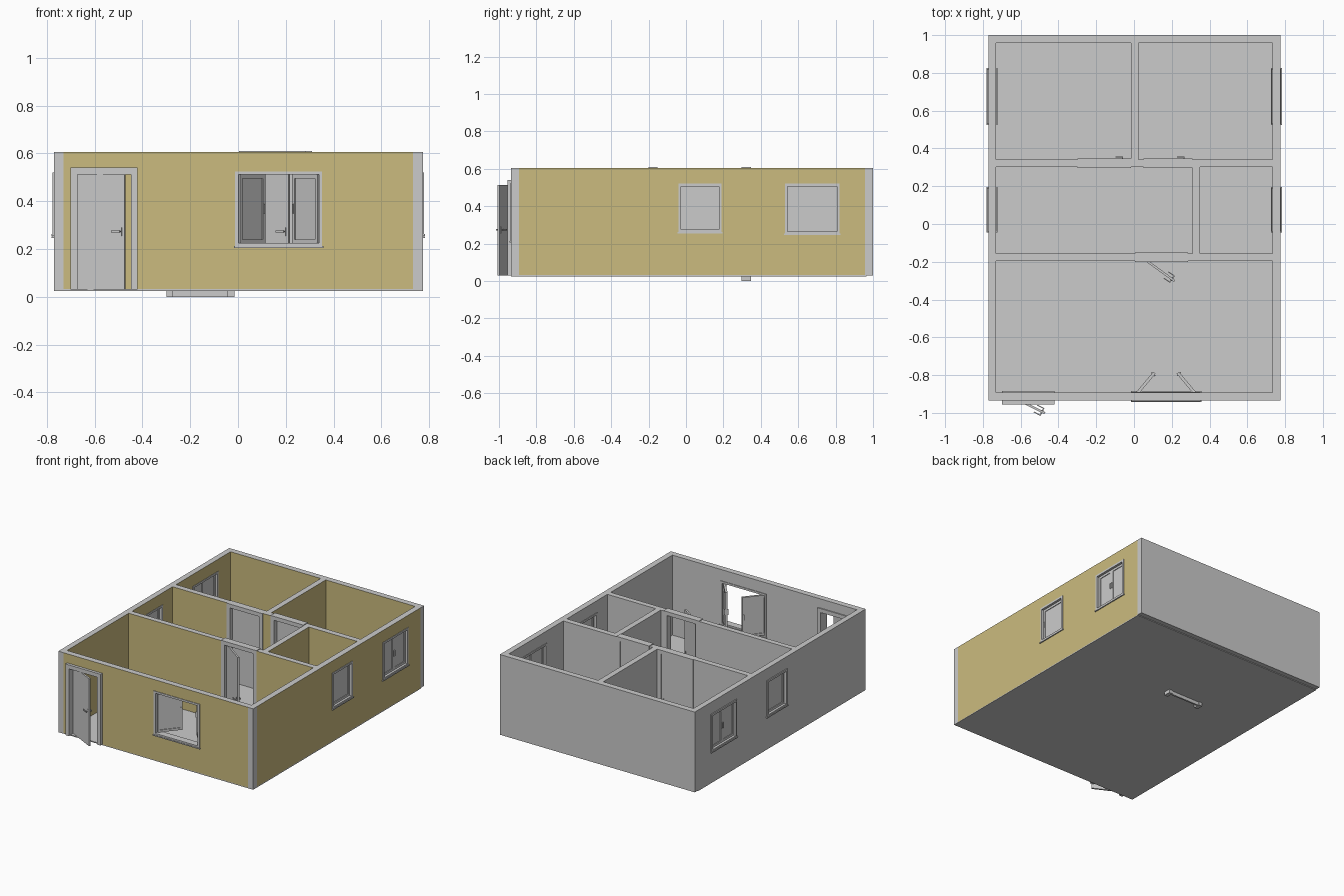
import bpy, bmesh
from math import radians
from mathutils import Matrix, Vector

if "Cube" in bpy.data.objects:
    bpy.data.objects.remove(bpy.data.objects["Cube"])

Z0, Z1 = 0.03, 0.605          # wall base and top
grey = bpy.data.materials.new("plain_grey")
yellow = bpy.data.materials.new("wall_yellow")
yellow.diffuse_color = (0.60, 0.50, 0.21, 1)
yellow.use_nodes = True
yellow.node_tree.nodes["Principled BSDF"].inputs["Base Color"].default_value = yellow.diffuse_color


def finish(name, bm, mats=()):
    me = bpy.data.meshes.new(name)
    bm.to_mesh(me)
    bm.free()
    for m in mats:
        me.materials.append(m)
    ob = bpy.data.objects.new(name, me)
    bpy.context.collection.objects.link(ob)
    return ob


def boxes(name, spans, mat=Matrix()):
    """One object from several boxes, each (x0, x1, y0, y1, z0, z1)."""
    bm = bmesh.new()
    for x0, x1, y0, y1, z0, z1 in spans:
        m = Matrix.Translation(((x0 + x1) / 2, (y0 + y1) / 2, (z0 + z1) / 2))
        s = Matrix.Diagonal((x1 - x0, y1 - y0, z1 - z0, 1))
        bmesh.ops.create_cube(bm, size=1, matrix=mat @ m @ s)
    return finish(name, bm)


def wall(name, along, a, b, t0, t1, holes=()):
    """Wall panel from a to b with rectangular holes; one side is yellow."""
    bm = bmesh.new()
    us = sorted({a, b, *[h[0] for h in holes], *[h[1] for h in holes]})
    zs = sorted({Z0, Z1, *[h[2] for h in holes], *[h[3] for h in holes]})
    side = Vector((0, -1, 0)) if along == 'x' else Vector((1, 0, 0))
    place = (lambda u, z: (u, t0, z)) if along == 'x' else (lambda u, z: (t0, u, z))
    for u0, u1 in zip(us, us[1:]):
        for z0, z1 in zip(zs, zs[1:]):
            cu, cz = (u0 + u1) / 2, (z0 + z1) / 2
            if any(h[0] < cu < h[1] and h[2] < cz < h[3] for h in holes):
                continue
            bm.faces.new([bm.verts.new(place(*p)) for p in
                          ((u0, z0), (u1, z0), (u1, z1), (u0, z1))])
    bmesh.ops.remove_doubles(bm, verts=bm.verts, dist=1e-5)
    ext = bmesh.ops.extrude_face_region(bm, geom=bm.faces[:], use_keep_orig=True)
    moved = [v for v in ext["geom"] if isinstance(v, bmesh.types.BMVert)]
    shift = (0, t1 - t0, 0) if along == 'x' else (t1 - t0, 0, 0)
    bmesh.ops.translate(bm, verts=moved, vec=shift)
    bmesh.ops.recalc_face_normals(bm, faces=bm.faces[:])
    for f in bm.faces:
        f.normal_update()
        f.material_index = 1 if f.normal.dot(side) > 0.9 else 0
    return finish(name, bm, (grey, yellow))


def frame(x0, x1, y0, y1, z0, z1, w, bottom=True):
    """Box spans for a rectangular frame of bar width w."""
    s = [(x0, x0 + w, y0, y1, z0, z1), (x1 - w, x1, y0, y1, z0, z1),
         (x0 + w, x1 - w, y0, y1, z1 - w, z1)]
    if bottom:
        s.append((x0 + w, x1 - w, y0, y1, z0, z0 + w))
    return s


def door(name, x0, x1, y0, y1, z0, z1, leaf_y, angle=0):
    """Door frame, leaf hinged on its left edge, and lever handles."""
    w = 0.028
    boxes(name + "_frame", frame(x0, x1, y0, y1, z0, z1, w, False))
    m = Matrix.Translation((x0 + w, leaf_y, z0)) @ Matrix.Rotation(radians(angle), 4, 'Z')
    L, H, t = x1 - x0 - 2 * w, z1 - z0 - w, 0.006
    boxes(name + "_leaf", [(0, L, -t, t, 0, H)], m)
    parts = []
    for s in (-1, 1):
        for xa, xb, d0, d1, za, zb in ((L - .022, L - .012, t, t + .003, .225, .26),
                                       (L - .020, L - .014, t, t + .016, .240, .246),
                                       (L - .055, L - .014, t + .012, t + .017, .239, .247)):
            ya, yb = sorted((s * d0, s * d1))
            parts.append((xa, xb, ya, yb, za, zb))
    boxes(name + "_handle", parts, m)


def window_leaf(name, width, z0, z1, mat, handle_at):
    """Framed pane starting at local x = 0 with a small inside and outside handle."""
    boxes(name, frame(0, width, -.008, .008, z0, z1, .016)
          + [(.016, width - .016, -.003, .003, z0 + .016, z1 - .016)], mat)
    zc = (z0 + z1) / 2
    boxes(name + "_handle", [(handle_at - .003, handle_at + .003, -.014, .014,
                              zc - .02, zc + .02)], mat)


def window(name, mat, half, z0, z1, leaves, depth=0.05):
    """Window in local space: x along the wall, -y outside, centred on 0."""
    w, d = 0.014, depth / 2
    boxes(name + "_frame", frame(-half, half, -d, d, z0, z1, w), mat)
    boxes(name + "_sill", [(-half - .005, half + .005, -d - .004, d + .004,
                            z0 - .005, z0 + .003)], mat)
    for i, (x, angle, width, h) in enumerate(leaves):
        m = mat @ Matrix.Translation((x, 0, 0)) @ Matrix.Rotation(radians(angle), 4, 'Z')
        window_leaf(f"{name}_leaf_{i + 1}", width, z0 + w, z1 - w, m, h)


# floor slab
boxes("floor", [(-.77, .775, -.935, .965, .025, .032)])

# corner posts
for sx, (xa, xb) in (("left", (-.77, -.73)), ("right", (.733, .775))):
    for sy, (ya, yb) in (("front", (-.935, -.893)), ("back", (.958, 1.0))):
        boxes(f"corner_post_{sx}_{sy}", [(xa, xb, ya, yb, Z0, Z1)])

# outer walls
side_holes = [(-.04, .19, .26, .52), (.53, .82, .25, .52)]
wall("front_wall", 'x', -.73, .733, -.935, -.893,
     [(-.69, -.43, Z0, .53), (-.012, .352, .21, .525)])
wall("back_wall", 'x', -.73, .733, .958, 1.0)
wall("left_wall", 'y', -.893, .958, -.77, -.73, side_holes)
wall("right_wall", 'y', -.893, .958, .733, .775, side_holes)

# partitions
wall("front_partition", 'x', -.73, .733, -.195, -.157, [(.008, .282, Z0, Z1)])
wall("rear_partition", 'x', -.73, .733, .302, .342,
     [(-.297, -.018, Z0, Z1), (.053, .307, Z0, Z1)])
wall("middle_room_divider", 'y', -.157, .302, .31, .35)
wall("back_room_divider", 'y', .342, .958, -.015, .025)

# doors
door("front_door", -.70, -.42, -.955, -.885, Z0, .54, -.90, -27)
door("living_room_door", .005, .285, -.20, -.152, Z0, .61, -.17, -36)
door("left_bedroom_door", -.30, -.015, .297, .347, 0, .605, .335)
door("right_bedroom_door", .05, .31, .297, .347, Z0, .61, .335)

# front window with both leaves swung inward
fw = Matrix.Translation((.17, -.914, 0))
window("front_window", fw, .182, .21, .525,
       [(-.168, 50, .165, .155), (.168, 130, .165, .155)])

# side windows: single leaf and double leaf on both sides
for side, x, turn in (("right", .754, 90), ("left", -.752, -90)):
    for kind, yc, half, z0 in (("small", .075, .115, .26), ("large", .675, .145, .25)):
        m = Matrix.Translation((x, yc, 0)) @ Matrix.Rotation(radians(turn), 4, 'Z')
        inner = half - .014
        if kind == "small":
            leaves = [(-inner, 0, 2 * inner, .008)]
        else:
            leaves = [(-inner, 0, inner, inner - .008), (0, 0, inner, .008)]
        window(f"{side}_{kind}_window", m, half, z0, .52, leaves)
